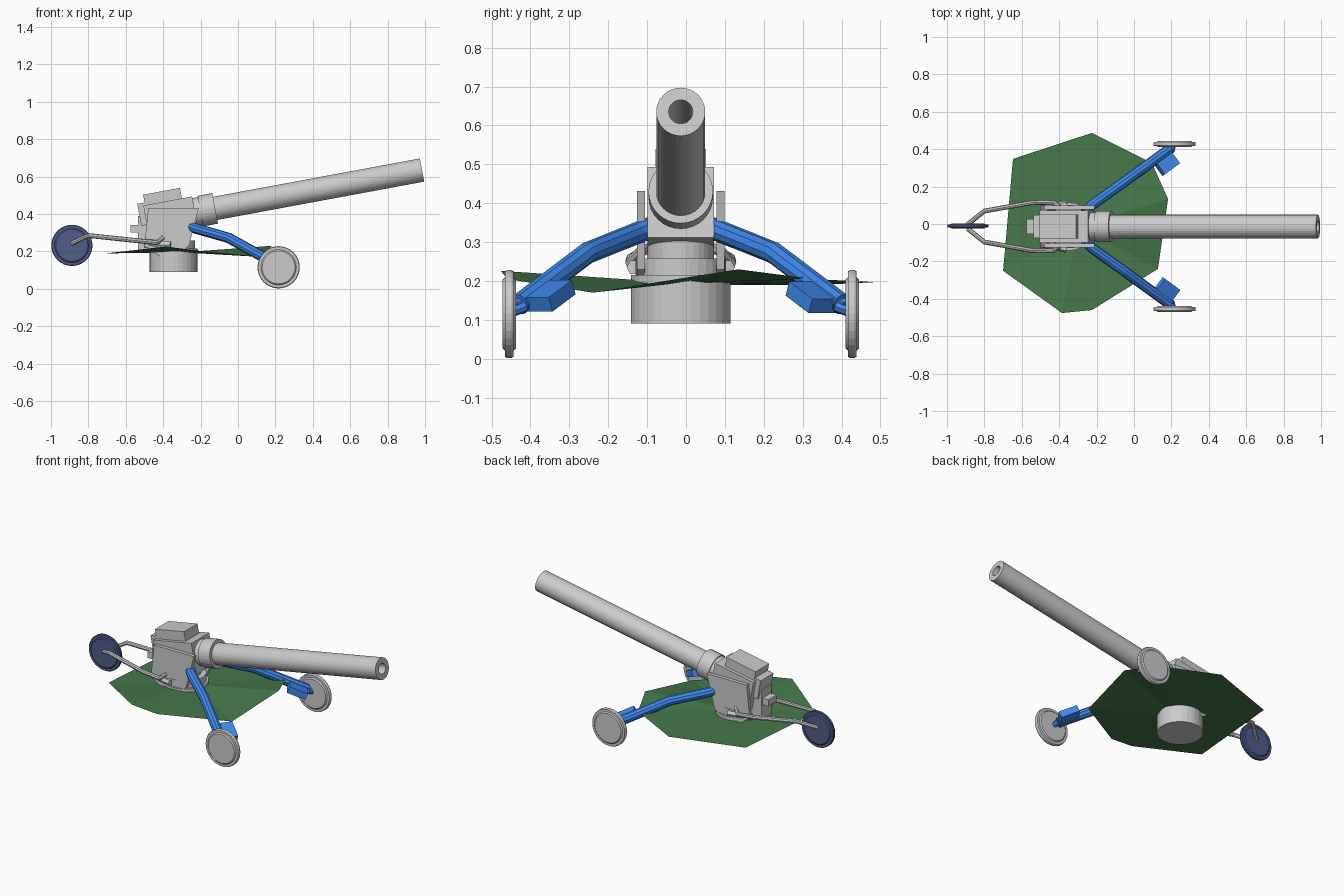
import bpy, bmesh, math
from mathutils import Vector, Matrix

if "Cube" in bpy.data.objects:
    bpy.data.objects.remove(bpy.data.objects["Cube"])

C = -0.0135                       # y of the symmetry plane
ELEV = math.radians(10.5)         # barrel elevation
MUZZLE = Vector((0.984, C, 0.635))
BARREL = Matrix.Translation(MUZZLE) @ Matrix.Rotation(-ELEV, 4, 'Y')  # local x = bore axis
X_AXIS = Matrix.Rotation(math.pi / 2, 4, 'Y')                         # z -> x


def material(name, col):
    m = bpy.data.materials.new(name)
    m.diffuse_color = (*col, 1)
    m.use_nodes = True
    m.node_tree.nodes["Principled BSDF"].inputs["Base Color"].default_value = m.diffuse_color
    return m


BLUE = material("blue_paint", (0.05, 0.25, 0.85))
GREEN = material("dark_green", (0.06, 0.19, 0.07))
NAVY = material("navy", (0.08, 0.11, 0.25))


def finish(name, bm, mat=None):
    bmesh.ops.recalc_face_normals(bm, faces=bm.faces)
    me = bpy.data.meshes.new(name)
    bm.to_mesh(me)
    bm.free()
    ob = bpy.data.objects.new(name, me)
    bpy.context.collection.objects.link(ob)
    if mat:
        me.materials.append(mat)
    return ob


def box(name, lo, hi, matrix=Matrix(), mat=None):
    bm = bmesh.new()
    lo, hi = Vector(lo), Vector(hi)
    m = matrix @ Matrix.Translation((lo + hi) / 2) @ Matrix.Diagonal((*(hi - lo), 1))
    bmesh.ops.create_cube(bm, size=1, matrix=m)
    return finish(name, bm, mat)


def lathe(name, profile, matrix=Matrix(), n=32, mat=None):
    """Spin (radius, height) points round local z; radius 0 closes the shape."""
    bm = bmesh.new()
    rings = []
    for r, h in profile:
        if r == 0:
            rings.append([bm.verts.new((0, 0, h))] * n)
        else:
            rings.append([bm.verts.new((r * math.cos(2 * math.pi * i / n),
                                        r * math.sin(2 * math.pi * i / n), h)) for i in range(n)])
    for a, b in zip(rings, rings[1:]):
        for i in range(n):
            j = (i + 1) % n
            bm.faces.new(list(dict.fromkeys((a[i], a[j], b[j], b[i]))))
    bm.transform(matrix)
    return finish(name, bm, mat)


def tube(name, pts, r, n=10, mat=None):
    """Round bar along a path with capped ends."""
    bm = bmesh.new()
    pts = [Vector(p) for p in pts]
    rings = []
    for k, p in enumerate(pts):
        d = (pts[min(k + 1, len(pts) - 1)] - pts[max(k - 1, 0)]).normalized()
        u = d.cross(Vector((0, 0, 1))).normalized()
        w = u.cross(d)
        rings.append([bm.verts.new(p + r * (math.cos(2 * math.pi * i / n) * u
                                            + math.sin(2 * math.pi * i / n) * w)) for i in range(n)])
    for a, b in zip(rings, rings[1:]):
        for i in range(n):
            bm.faces.new((a[i], a[(i + 1) % n], b[(i + 1) % n], b[i]))
    bm.faces.new(rings[0])
    bm.faces.new(rings[-1])
    return finish(name, bm, mat)


def plate(name, outline, y0, y1):
    """Extrude an (x, z) outline between two y values."""
    bm = bmesh.new()
    a = [bm.verts.new((x, y0, z)) for x, z in outline]
    b = [bm.verts.new((x, y1, z)) for x, z in outline]
    bm.faces.new(a)
    bm.faces.new(b)
    for i in range(len(a)):
        j = (i + 1) % len(a)
        bm.faces.new((a[i], a[j], b[j], b[i]))
    return finish(name, bm)


def wheel(name, centre, r, mat=None, half=0.017):
    prof = [(0, -half), (r * 0.78, -half), (r * 0.84, -half * 0.65), (r * 0.97, -half * 0.65), (r, -half * 0.35),
            (r, half * 0.35), (r * 0.97, half * 0.65), (r * 0.84, half * 0.65), (r * 0.78, half), (0, half)]
    lathe(name, prof, Matrix.Translation(centre) @ Matrix.Rotation(math.pi / 2, 4, 'X'), 32, mat)


# barrel with open bore, and the stepped collar round its root
lathe("barrel", [(0, -1.3), (0.063, -1.3), (0.063, 0), (0.031, 0), (0.031, -0.9), (0, -0.9)],
      BARREL @ X_AXIS)
lathe("barrel_collar", [(0, -1.36), (0.076, -1.36), (0.076, -1.205), (0.083, -1.205), (0.083, -1.125),
                        (0.06, -1.125)], BARREL @ X_AXIS)

# breech block, its raised top housing and the rear block
box("breech_block", (-1.50, -0.086, -0.10), (-1.235, 0.086, 0.085), BARREL)
box("breech_rear_step", (-1.53, -0.062, -0.02), (-1.49, 0.062, 0.10), BARREL)
box("top_housing", (-1.49, -0.065, 0.06), (-1.29, 0.065, 0.142), BARREL)
box("rear_block", (-0.575, C - 0.04, 0.30), (-0.46, C + 0.04, 0.34))
box("rear_bracket", (-0.535, C - 0.048, 0.21), (-0.45, C + 0.048, 0.39))

# round pedestal with turntable
lathe("pedestal", [(0, 0.09), (0.128, 0.09), (0.128, 0.215), (0.116, 0.215), (0.116, 0.258),
                   (0.085, 0.258), (0.085, 0.33), (0, 0.33)], Matrix.Translation((-0.345, C, 0)))

# crumpled ground sheet
edge = [(-0.647, 0.348, 0.19), (-0.225, 0.487, 0.197), (0.096, 0.326, 0.205), (0.182, 0.134, 0.23),
        (0.128, -0.24, 0.17), (-0.225, -0.46, 0.205), (-0.385, -0.476, 0.226), (-0.70, -0.25, 0.19)]
bm = bmesh.new()
mid = bm.verts.new((-0.3, C, 0.195))
ring = [bm.verts.new(p) for p in edge]
for i in range(len(ring)):
    bm.faces.new((mid, ring[i], ring[(i + 1) % len(ring)]))
finish("ground_sheet", bm, GREEN)

for s, side in ((1, "left"), (-1, "right")):
    def at(x, off, z):
        return Vector((x, C + s * off, z))

    # cheek plate and trunnion
    plate("cheek_plate_" + side, [(-0.48, 0.432), (-0.21, 0.432), (-0.262, 0.23), (-0.33, 0.175),
                                  (-0.42, 0.175), (-0.50, 0.235)], C + s * 0.092, C + s * 0.113)
    tube("carriage_bracket_" + side, [at(-0.50, 0.09, 0.235), at(-0.36, 0.12, 0.235)], 0.02, 6)

    # blue leg with folded foot pad
    tip = at(0.19, 0.415, 0.14)
    knee = at(-0.05, 0.24, 0.272)
    tube("leg_" + side, [at(-0.265, 0.075, 0.338), at(-0.225, 0.115, 0.322), knee, tip], 0.028, 10, BLUE)
    d = (tip - knee).normalized()
    across = Vector((d.y, -d.x, 0)).normalized() * s
    up = across.cross(d)
    frame = Matrix((across, d, up)).transposed().to_4x4()
    frame.translation = at(0.15, 0.373, 0.160)
    box("foot_pad_" + side, (0.0, -0.055, -0.022), (0.085, 0.055, 0.018), frame, BLUE)
    tube("foot_tip_" + side, [tip - d * 0.06, tip + d * 0.02], 0.018, 8, BLUE)

    # front wheel and stub axle
    wheel("front_wheel_" + side, at(0.217, 0.441, 0.115), 0.113)
    tube("stub_axle_" + side, [at(0.20, 0.40, 0.135), at(0.212, 0.44, 0.12)], 0.015, 8, BLUE)

    # bent tail bar to the rear wheel
    tube("tail_bar_" + side, [at(-0.888, 0.012, 0.243), at(-0.80, 0.083, 0.285), at(-0.545, 0.128, 0.258),
                              at(-0.43, 0.13, 0.247), at(-0.40, 0.105, 0.275)], 0.013, 8)

wheel("rear_wheel", (-0.888, C + 0.003, 0.232), 0.11, NAVY, 0.014)
